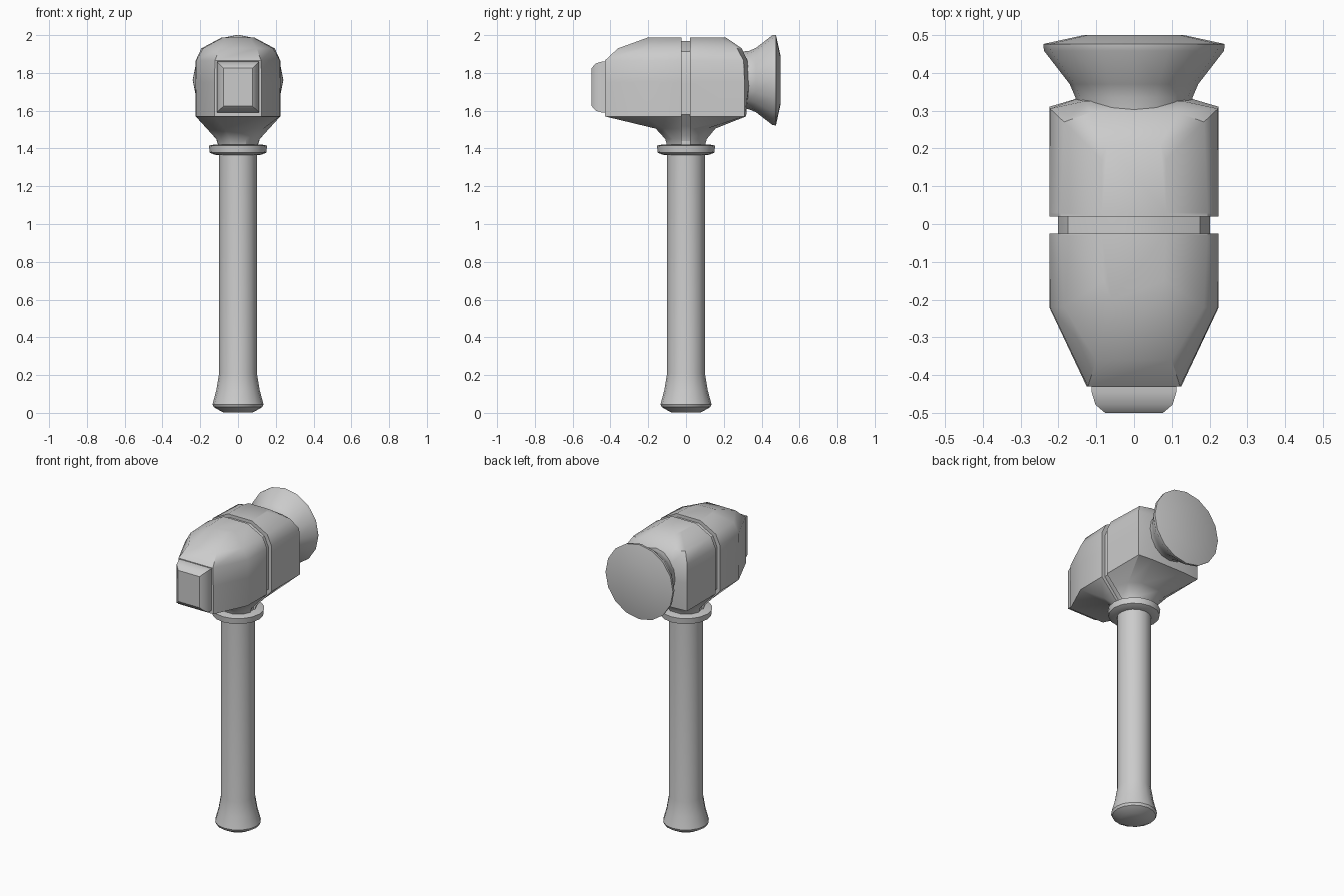
import bpy, bmesh, math
from mathutils import Vector

if "Cube" in bpy.data.objects:
    bpy.data.objects.remove(bpy.data.objects["Cube"])


def loft(name, rings, cuts=(), angle=35):
    """Skin a stack of equal-length rings, cap the ends, optionally slice with planes."""
    bm = bmesh.new()
    rows = [[bm.verts.new(p) for p in r] for r in rings]
    n = len(rows[0])
    for a, b in zip(rows, rows[1:]):
        for i in range(n):
            j = (i + 1) % n
            bm.faces.new((a[i], a[j], b[j], b[i]))
    bm.faces.new(rows[0][::-1])
    bm.faces.new(rows[-1])
    for y, direction in cuts:
        geom = bm.verts[:] + bm.edges[:] + bm.faces[:]
        cut = bmesh.ops.bisect_plane(bm, geom=geom, dist=1e-5, plane_co=(0, y, 0),
                                     plane_no=(0, direction, 0), clear_outer=True)
        edges = [e for e in cut['geom_cut'] if isinstance(e, bmesh.types.BMEdge)]
        bmesh.ops.contextual_create(bm, geom=edges)
    bmesh.ops.recalc_face_normals(bm, faces=bm.faces[:])
    mesh = bpy.data.meshes.new(name)
    bm.to_mesh(mesh)
    bm.free()
    ob = bpy.data.objects.new(name, mesh)
    bpy.context.collection.objects.link(ob)
    bpy.ops.object.select_all(action='DESELECT')
    ob.select_set(True)
    bpy.context.view_layer.objects.active = ob
    bpy.ops.object.shade_smooth_by_angle(angle=math.radians(angle))
    return ob


def lathe(name, profile, sides=16, along_y=False, centre_z=0.0):
    rings = []
    for r, h in profile:
        ring = []
        for i in range(sides):
            t = 2 * math.pi * i / sides
            a, b = r * math.cos(t), r * math.sin(t)
            ring.append((a, h, centre_z + b) if along_y else (a, b, h))
        rings.append(ring)
    return loft(name, rings)


# Handle with flared, slightly domed butt
lathe("handle", [(0.08, 0.003), (0.128, 0.03), (0.135, 0.045), (0.115, 0.12),
                 (0.1, 0.21), (0.1, 1.44)])
# Collar under the head
lathe("collar", [(0.09, 1.365), (0.125, 1.367), (0.15, 1.378), (0.154, 1.415),
                 (0.12, 1.422), (0.09, 1.422)])

# Head: half plan outlines (front to back) at rising heights
neck = [(0.04, -0.1), (0.085, -0.065), (0.105, -0.02), (0.105, 0.02), (0.085, 0.065), (0.04, 0.1)]
plans = [
    (1.415, neck),
    (1.45, [(x * 1.1, y * 1.1) for x, y in neck]),
    (1.505, [(0.07, -0.16), (0.135, -0.12), (0.165, -0.03), (0.165, 0.03), (0.135, 0.11), (0.07, 0.155)]),
    (1.57, [(0.125, -0.43), (0.222, -0.22), (0.224, -0.03), (0.224, 0.03), (0.224, 0.31), (0.12, 0.318)]),
    (1.75, [(0.125, -0.43), (0.224, -0.22), (0.224, -0.03), (0.224, 0.03), (0.224, 0.31), (0.14, 0.335)]),
    (1.865, [(0.122, -0.43), (0.222, -0.22), (0.224, -0.03), (0.224, 0.03), (0.222, 0.305), (0.13, 0.325)]),
    (1.93, [(0.10, -0.36), (0.185, -0.22), (0.194, -0.03), (0.194, 0.03), (0.185, 0.27), (0.115, 0.295)]),
    (1.988, [(0.06, -0.2), (0.08, -0.15), (0.085, -0.03), (0.085, 0.03), (0.085, 0.17), (0.07, 0.21)]),
]
head = [[(x, y, z) for x, y in h] + [(-x, y, z) for x, y in reversed(h)] for z, h in plans]
loft("head_front", head, [(-0.025, 1)])
loft("head_back", head, [(0.02, -1)])

# Recessed band showing in the groove between the halves
core = [[(x * 0.9, y, 1.7 + (z - 1.7) * 0.93) for x, y, z in r] for r in head]
loft("groove_core", core, [(0.06, 1), (-0.06, -1)])

# Square striking block at the front
steps = [(-0.40, 0.112, 0.135), (-0.445, 0.112, 0.135), (-0.478, 0.102, 0.125), (-0.5, 0.076, 0.10)]
loft("striking_block", [[(sx * w, y, 1.725 + sz * h) for sx, sz in
                         ((-1, -1), (1, -1), (1, 1), (-1, 1))] for y, w, h in steps])

# Flared round face at the back
lathe("flared_face", [(0.15, 0.29), (0.155, 0.335), (0.17, 0.37), (0.238, 0.458),
                      (0.24, 0.476), (0.13, 0.5)], 16, True, 1.762)
